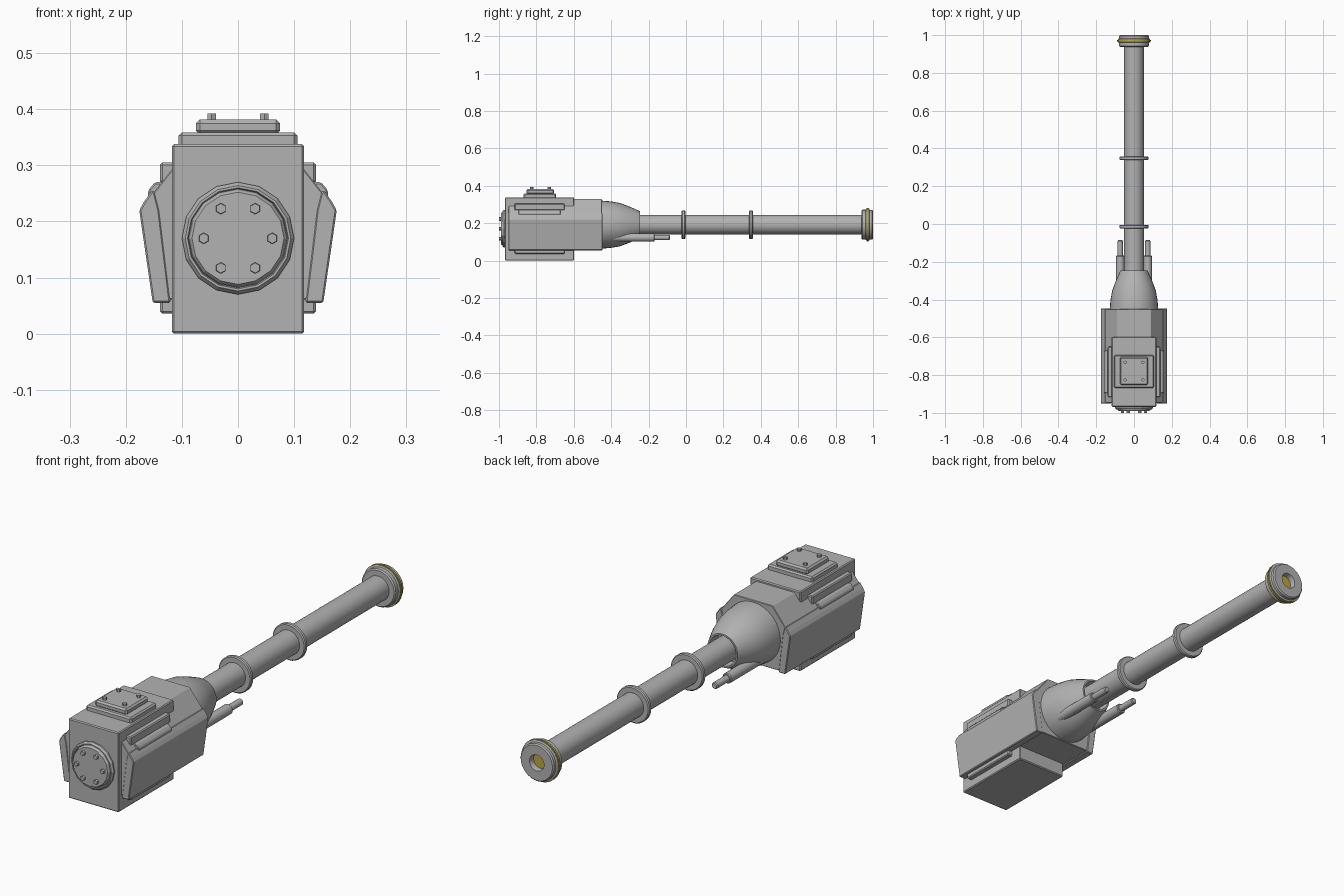
import bpy
import bmesh
from math import pi, cos, sin, radians
from mathutils import Matrix

cube = bpy.data.objects.get("Cube")
if cube:
    bpy.data.objects.remove(cube, do_unlink=True)


def material(name, color):
    m = bpy.data.materials.new(name)
    m.use_nodes = True
    m.diffuse_color = color
    m.node_tree.nodes["Principled BSDF"].inputs["Base Color"].default_value = color
    return m


STEEL = material("grey steel", (0.45, 0.45, 0.45, 1))
BRASS = material("yellow brass", (0.5, 0.4, 0.04, 1))
AXIS_Z = 0.192   # height of the barrel axis


def finish(bm, name, mat=STEEL, bevel=0, smooth=False):
    bmesh.ops.recalc_face_normals(bm, faces=bm.faces)
    mesh = bpy.data.meshes.new(name)
    bm.to_mesh(mesh)
    bm.free()
    mesh.materials.append(mat)
    ob = bpy.data.objects.new(name, mesh)
    bpy.context.collection.objects.link(ob)
    if bevel:
        mod = ob.modifiers.new("edge bevel", 'BEVEL')
        mod.width = bevel
        mod.segments = 1
        mod.limit_method = 'ANGLE'
    if smooth:
        bpy.ops.object.select_all(action='DESELECT')
        ob.select_set(True)
        bpy.context.view_layer.objects.active = ob
        bpy.ops.object.shade_smooth_by_angle(angle=radians(35))
    return ob


def box(name, x, y, z, bevel=0.004):
    bm = bmesh.new()
    size = [b - a for a, b in (x, y, z)]
    mid = [(a + b) / 2 for a, b in (x, y, z)]
    bmesh.ops.create_cube(bm, size=1, matrix=Matrix.Translation(mid) @ Matrix.Diagonal((*size, 1)))
    return finish(bm, name, bevel=bevel)


def prism(name, outline, y0, y1, bevel=0.004):
    """Extrude an (x, z) outline along y."""
    bm = bmesh.new()
    face = bm.faces.new([bm.verts.new((x, y0, z)) for x, z in outline])
    out = bmesh.ops.extrude_face_region(bm, geom=[face])
    verts = [v for v in out["geom"] if isinstance(v, bmesh.types.BMVert)]
    bmesh.ops.translate(bm, verts=verts, vec=(0, y1 - y0, 0))
    return finish(bm, name, bevel=bevel)


def lathe(name, profile, x=0, z=AXIS_Z, sides=32, mat=STEEL, smooth=True):
    """Turn a (radius, y) profile around a line parallel to y, closing both ends."""
    bm = bmesh.new()
    rings = []
    for r, y in profile:
        rings.append([bm.verts.new((x + r * sin(2 * pi * i / sides), y,
                                    z + r * cos(2 * pi * i / sides))) for i in range(sides)])
    for a, b in zip(rings, rings[1:]):
        for i in range(sides):
            j = (i + 1) % sides
            bm.faces.new((a[i], a[j], b[j], b[i]))
    bm.faces.new(rings[0])
    bm.faces.new(rings[-1])
    return finish(bm, name, mat, smooth=smooth)


# Breech block and the faceted housing around it
box("breech_block", (-0.118, 0.118), (-0.968, -0.598), (0, 0.338))
half = [(0.09, 0.328), (0.162, 0.237), (0.168, 0.22), (0.144, 0.061)]
prism("housing", half + [(-x, z) for x, z in reversed(half)], -0.948, -0.45, bevel=0.002)

# Side armour, rails and fins, mirrored left and right
for side, s in (("left", 1), ("right", -1)):
    armour = [(0.148, 0.252), (0.153, 0.256), (0.167, 0.236), (0.176, 0.22),
              (0.152, 0.055), (0.12, 0.055), (0.14, 0.22)]
    prism(side + "_armour_plate", [(s * x, z) for x, z in armour], -0.95, -0.447, bevel=0.003)
    xs = sorted((s * 0.1, s * 0.139))
    box(side + "_upper_rail", xs, (-0.916, -0.649), (0.268, 0.305))
    box(side + "_lower_rail", xs, (-0.916, -0.649), (0.036, 0.07))
    fin = [(0.13, 0.27), (0.148, 0.27), (0.16, 0.256), (0.16, 0.236), (0.13, 0.236)]
    prism(side + "_rail_fin", [(s * x, z) for x, z in fin], -0.895, -0.67, bevel=0.003)
    # Stepped tube beneath the barrel
    lathe(side + "_recoil_tube", [(0.022, -0.42), (0.022, -0.172), (0.019, -0.168),
                                  (0.014, -0.168), (0.014, -0.09), (0.011, -0.086)],
          x=s * 0.073, z=0.123, sides=16)

# Top hatch with four bolts
box("hatch_base", (-0.106, 0.106), (-0.868, -0.694), (0.33, 0.359), bevel=0.006)
box("hatch_cover", (-0.075, 0.075), (-0.853, -0.705), (0.355, 0.382), bevel=0.007)
for x in (-0.047, 0.047):
    for y in (-0.825, -0.732):
        bm = bmesh.new()
        bmesh.ops.create_cone(bm, cap_ends=True, segments=6, radius1=0.009, radius2=0.009,
                              depth=0.02, matrix=Matrix.Translation((x, y, 0.382)))
        finish(bm, "hatch_bolt")

# Round breech cap with six bolts
lathe("breech_cap", [(0.1, -0.96), (0.1, -0.974), (0.094, -0.982), (0.09, -0.982),
                     (0.088, -0.976), (0.086, -0.985), (0.082, -0.99)],
      z=0.17, sides=16, smooth=False)
for i in range(6):
    a = i * pi / 3
    lathe("cap_bolt", [(0.01, -0.985), (0.01, -0.998), (0.009, -1.0)],
          x=0.061 * cos(a), z=0.17 + 0.061 * sin(a), sides=6, smooth=False)

# Curved shroud with a recessed mouth around the barrel
lathe("barrel_shroud", [(0.128, -0.46), (0.128, -0.445), (0.124, -0.40), (0.116, -0.355),
                        (0.102, -0.315), (0.085, -0.275), (0.071, -0.245),
                        (0.064, -0.245), (0.06, -0.29)])

# Barrel, bands and muzzle with a bore
lathe("barrel", [(0.052, -0.45), (0.052, 0.95)])
for y in (-0.014, 0.348):
    lathe("barrel_band", [(0.05, y - 0.01), (0.073, y - 0.01), (0.077, y - 0.006),
                          (0.077, y + 0.006), (0.073, y + 0.01), (0.05, y + 0.01)])
lathe("muzzle", [(0.05, 0.938), (0.075, 0.938), (0.08, 0.943), (0.08, 0.96), (0.086, 0.963),
                 (0.086, 0.979), (0.079, 0.982), (0.079, 0.995), (0.074, 1.0),
                 (0.034, 1.0), (0.032, 0.995), (0.032, 0.951)])
lathe("muzzle_ring", [(0.08, 0.967), (0.089, 0.967), (0.089, 0.975), (0.08, 0.975)], mat=BRASS)
